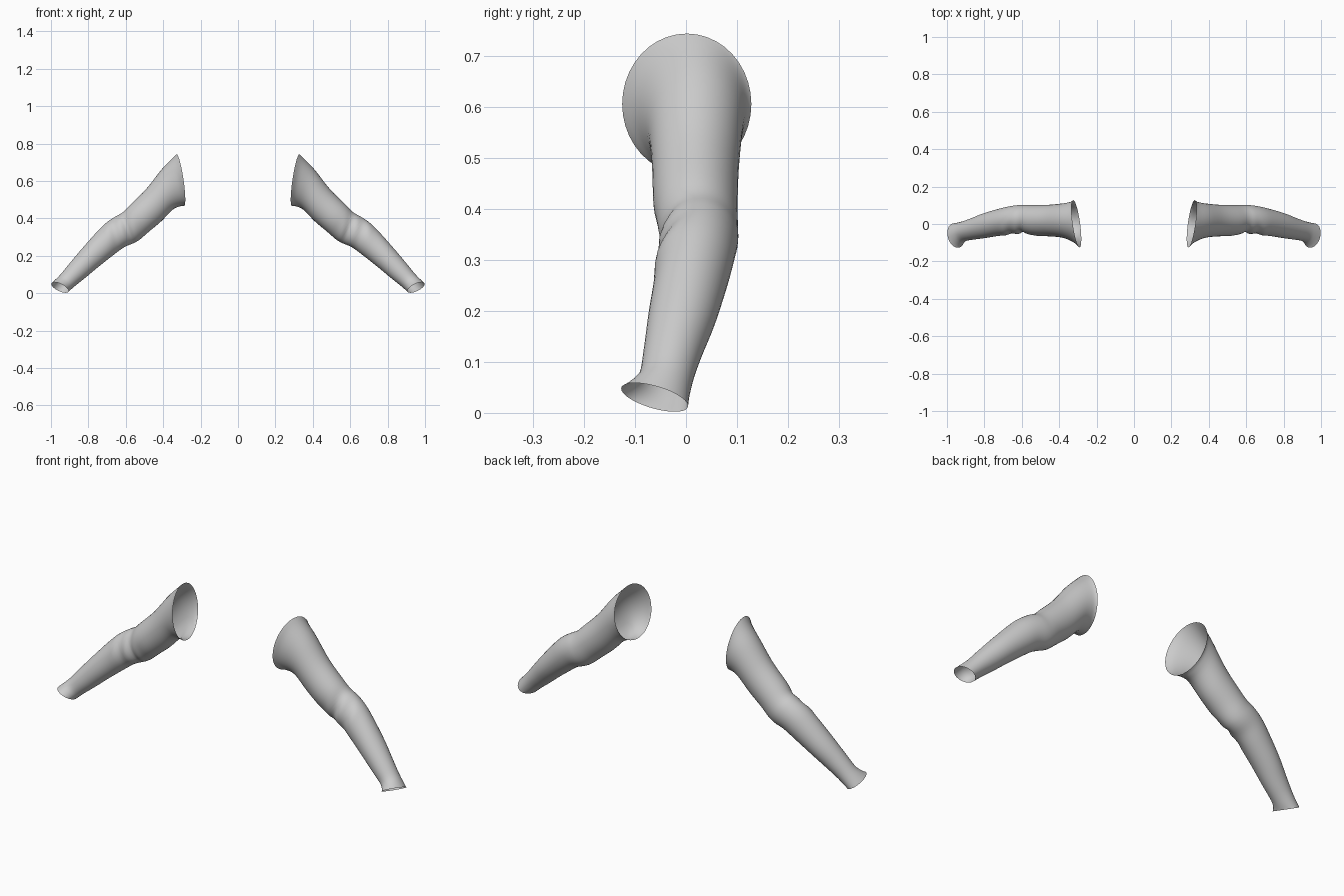
import bpy, bmesh, math
from mathutils import Vector

cube = bpy.data.objects.get("Cube")
if cube:
    bpy.data.objects.remove(cube, do_unlink=True)

cloth = bpy.data.materials.new("light_grey_cloth")
cloth.use_nodes = True
cloth.diffuse_color = (0.6, 0.6, 0.6, 1)
cloth.node_tree.nodes["Principled BSDF"].inputs["Base Color"].default_value = (0.6, 0.6, 0.6, 1)

# Rings from shoulder to cuff: upper x, z, lower x, z, front y, back y
RINGS = [
    (.328, .743, .288, .467, -.125, .128),
    (.350, .722, .312, .464, -.098, .118),
    (.410, .660, .350, .446, -.074, .110),
    (.490, .558, .410, .385, -.066, .103),
    (.575, .473, .475, .330, -.063, .101),
    (.615, .433, .525, .287, -.050, .102),
    (.655, .410, .560, .267, -.046, .102),
    (.700, .380, .610, .245, -.054, .096),
    (.746, .337, .665, .205, -.061, .085),
    (.837, .235, .745, .142, -.074, .060),
    (.900, .160, .812, .086, -.083, .034),
    (.945, .105, .866, .043, -.091, .016),
    (.972, .077, .892, .021, -.106, .008),
    (.997, .053, .907, .008, -.127, .004),
]
SEGMENTS, STEPS = 40, 4


def spline(a, b, c, d, t):
    return [0.5 * (2*q + (r-p)*t + (2*p-5*q+4*r-s)*t*t + (3*q-p-3*r+s)*t**3)
            for p, q, r, s in zip(a, b, c, d)]


def smooth_rings():
    last = len(RINGS) - 1
    for i in range(last):
        around = [RINGS[min(max(i+k, 0), last)] for k in (-1, 0, 1, 2)]
        for j in range(STEPS):
            yield spline(*around, j / STEPS)
    yield RINGS[last]


def build_sleeve(name, side):
    bm = bmesh.new()
    rows = []
    rings = list(smooth_rings())
    for n, (xt, zt, xb, zb, yf, yb) in enumerate(rings):
        u = n / (len(rings) - 1)
        upper, lower = Vector((xt, 0, zt)), Vector((xb, 0, zb))
        centre = (upper + lower) / 2 + Vector((0, (yf + yb) / 2, 0))
        up = (upper - lower) / 2
        # The openings are cut at a slight slant
        shoulder, cuff = max(0, 1 - 6*u), max(0, 6*u - 5)
        across = Vector((.017*shoulder + .01*cuff, (yb - yf) / 2, -.017*cuff))
        row = []
        for k in range(SEGMENTS):
            a = math.tau * k / SEGMENTS
            p = centre + up * math.cos(a) + across * math.sin(a)
            # Soft folds gathered at the front of the elbow
            fold = math.exp(-((u - .48) / .12)**2) * max(0, -math.sin(a))
            p.y += .006 * fold * math.sin(55*u + 2*a)
            row.append(bm.verts.new((p.x * side, p.y, p.z)))
        rows.append(row)
    # Wind the faces so that the cloth faces outward on both sides
    for r, s in zip(rows, rows[1:]):
        for k in range(SEGMENTS):
            m = (k + 1) % SEGMENTS
            quad = (r[k], s[k], s[m], r[m])
            bm.faces.new(quad if side > 0 else quad[::-1])
    mesh = bpy.data.meshes.new(name)
    bm.to_mesh(mesh)
    bm.free()
    mesh.materials.append(cloth)
    mesh.polygons.foreach_set("use_smooth", [True] * len(mesh.polygons))
    bpy.context.collection.objects.link(bpy.data.objects.new(name, mesh))


build_sleeve("left_sleeve", 1)
build_sleeve("right_sleeve", -1)
